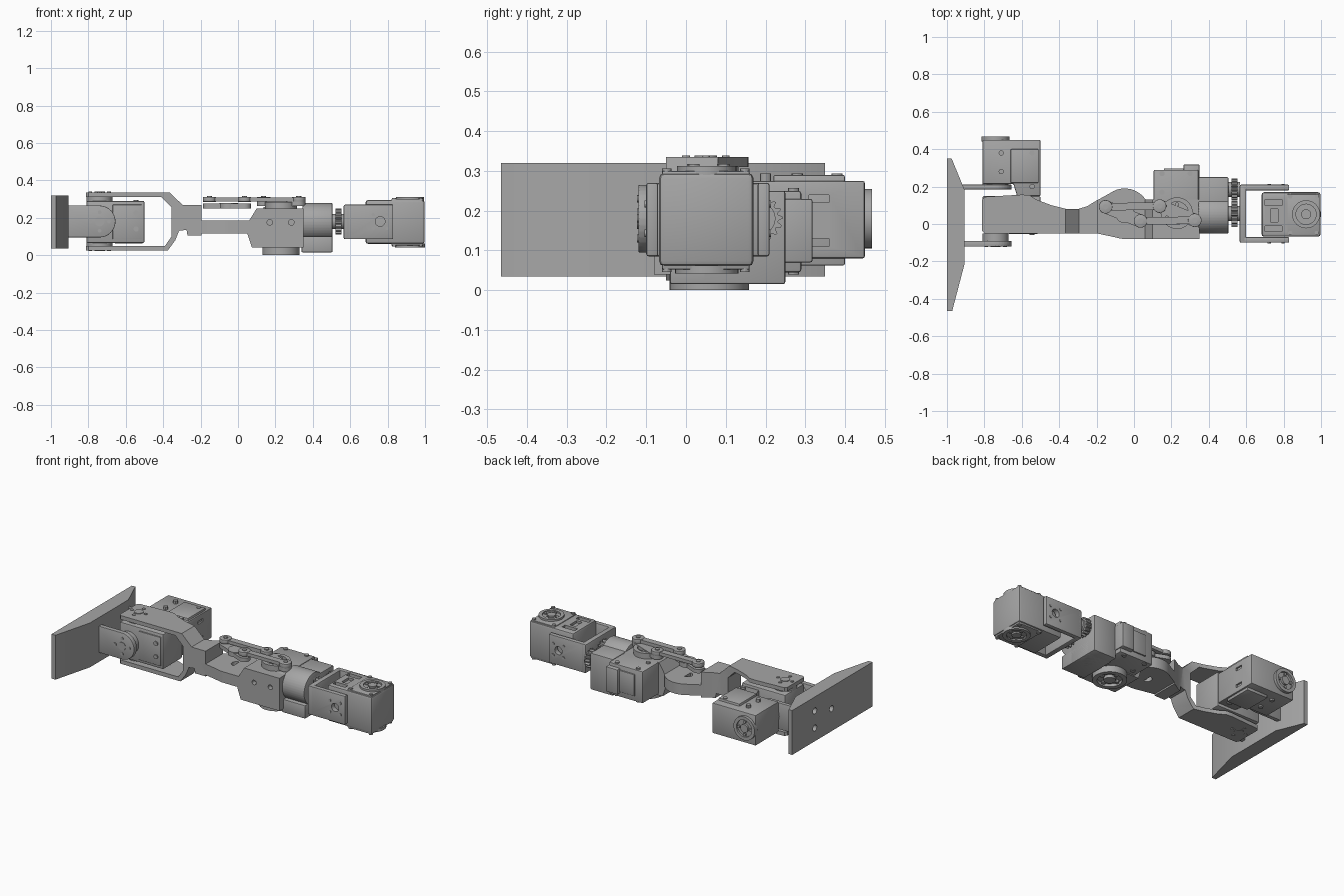
import bpy, bmesh, math
from mathutils import Vector

cube = bpy.data.objects.get("Cube")
if cube:
    bpy.data.objects.remove(cube, do_unlink=True)

GREY = (0.38, 0.38, 0.38, 1)
grey = bpy.data.materials.new("machined grey")
grey.use_nodes = True
grey.diffuse_color = GREY
grey.node_tree.nodes["Principled BSDF"].inputs["Base Color"].default_value = GREY


def place(axis, u, v, w):
    """Map profile coordinates u, v and depth w to world space."""
    return {"x": (w, u, v), "y": (u, w, v), "z": (u, v, w)}[axis]


def prism(name, pts, axis, lo, hi, bevel=0):
    bm = bmesh.new()
    face = bm.faces.new([bm.verts.new(place(axis, u, v, lo)) for u, v in pts])
    new = bmesh.ops.extrude_face_region(bm, geom=[face])["geom"]
    move = Vector(place(axis, 0, 0, hi - lo))
    bmesh.ops.translate(bm, vec=move, verts=[g for g in new if isinstance(g, bmesh.types.BMVert)])
    bmesh.ops.recalc_face_normals(bm, faces=bm.faces)
    if bevel:
        bmesh.ops.bevel(bm, geom=bm.edges[:], offset=bevel, segments=2, affect="EDGES", profile=0.5)
    me = bpy.data.meshes.new(name)
    bm.to_mesh(me)
    bm.free()
    me.materials.append(grey)
    for p in me.polygons:
        p.use_smooth = True
    me.set_sharp_from_angle(angle=math.radians(30))
    ob = bpy.data.objects.new(name, me)
    bpy.context.collection.objects.link(ob)
    return ob


def box(name, x, y, z, bevel=0.0):
    pts = [(x[0], y[0]), (x[1], y[0]), (x[1], y[1]), (x[0], y[1])]
    return prism(name, pts, "z", z[0], z[1], bevel)


def arc(c, r, a0, a1, n=16):
    return [(c[0] + r * math.cos(math.radians(a0 + (a1 - a0) * i / n)),
             c[1] + r * math.sin(math.radians(a0 + (a1 - a0) * i / n))) for i in range(n + 1)]


def disc(name, c, r, axis, lo, hi, bevel=0, n=32):
    return prism(name, arc(c, r, 0, 360, n)[:-1], axis, lo, hi, bevel)


def capsule(p, q, r):
    a = math.degrees(math.atan2(q[1] - p[1], q[0] - p[0]))
    return arc(q, r, a - 90, a + 90) + arc(p, r, a + 90, a + 270)


def boolean(ob, cutters, mode="DIFFERENCE"):
    """Apply the cutters to the object, then drop them."""
    for c in cutters:
        c.hide_render = True
        mod = ob.modifiers.new("cut", "BOOLEAN")
        mod.operation, mod.object, mod.solver = mode, c, "EXACT"
    bpy.context.view_layer.update()
    me = bpy.data.meshes.new_from_object(ob.evaluated_get(bpy.context.evaluated_depsgraph_get()))
    ob.modifiers.clear()
    ob.data = me
    me.set_sharp_from_angle(angle=math.radians(30))
    for c in cutters:
        bpy.data.objects.remove(c, do_unlink=True)


def horn(name, c, r, axis, base, tip):
    """Ribbed servo horn: rim, recessed hub and four screws."""
    d = tip - base
    rim = disc(name, c, r, axis, base, tip)
    boolean(rim, [prism(name + "_cut", arc(c, r * 0.72, 0, 360, 32)[:-1], axis, base + d * 0.55, tip + d)])
    disc(name + "_hub", c, r * 0.35, axis, base + d * 0.4, tip)
    for x, y in arc(c, r * 0.55, 0, 270, 3):
        disc(name + "_screw", (x, y), r * 0.12, axis, base + d * 0.4, base + d * 0.9, n=10)


def screws(name, points, axis, lo, hi, r=0.014):
    for p in points:
        disc(name, p, r, axis, lo, hi, n=12)


# Foot: tapered sole block with screw holes
foot = prism("foot", [(-1, 0.35), (-0.975, 0.35), (-0.905, 0.18), (-0.905, -0.21),
                      (-0.972, -0.465), (-1, -0.465)], "z", 0.035, 0.32)
boolean(foot, [disc("foot_hole", p, 0.02, "x", -1.02, -0.96, n=16)
               for p in [(0.12, 0.12), (0.12, 0.23), (-0.05, 0.18)]])

# Ankle fork: two rounded arms with joint caps
AX, AZ = -0.74, 0.18
arm = [(-0.92, 0.095)] + arc((AX, AZ), 0.085, -90, 90) + [(-0.92, 0.265)]
for side, lo, hi in [("right", -0.12, -0.09), ("left", 0.185, 0.21)]:
    prism("ankle_arm_" + side, arm, "y", lo, hi, 0.003)
horn("ankle_front_horn", (AX, AZ), 0.07, "y", -0.05, -0.09)
disc("ankle_front_boss", (AX, AZ), 0.026, "y", -0.123, -0.12)
screws("ankle_front_screw", arc((AX, AZ), 0.05, 0, 270, 3), "y", -0.123, -0.12, 0.01)

# Front ankle servo
box("ankle_servo", (-0.81, -0.5), (-0.045, 0.15), (0.065, 0.29), 0.008)
box("ankle_servo_plate", (-0.67, -0.515), (-0.053, -0.04), (0.085, 0.27), 0.003)
screws("ankle_servo_screw", [(-0.545, 0.225), (-0.545, 0.14)], "y", -0.06, -0.05)
for s, base, tip in [("top", 0.285, 0.312), ("bottom", 0.07, 0.048)]:
    disc("ankle_pivot_" + s, (AX, 0.05), 0.07, "z", base, tip)

# Rear ankle servo, stepped around the fork arm
rear = prism("rear_ankle_servo", [(-0.81, 0.215), (-0.645, 0.215), (-0.625, 0.15), (-0.5, 0.15),
                                  (-0.5, 0.45), (-0.81, 0.45)], "z", 0.08, 0.275, 0.006)
boolean(rear, [box("vent_cut", (-0.52, -0.48), (0.31, 0.36), z) for z in [(0.11, 0.13), (0.22, 0.24)]])
box("rear_servo_cover", (-0.66, -0.51), (0.22, 0.4), (0.062, 0.29), 0.005)
screws("rear_servo_screw", [(-0.71, 0.38), (-0.71, 0.28), (-0.545, 0.38), (-0.545, 0.2)], "z", 0.07, 0.294)
horn("rear_servo_horn", (AX, AZ), 0.075, "y", 0.44, 0.468)
disc("rear_servo_pivot", (AX, AZ), 0.07, "y", 0.2, 0.225)

# Shin: forked side profile trimmed by the plan outline
shin = prism("shin", [(-0.83, 0.335), (-0.365, 0.335), (-0.295, 0.267), (-0.195, 0.267), (-0.195, 0.105),
                      (-0.27, 0.105), (-0.275, 0.135), (-0.315, 0.13), (-0.335, 0.08), (-0.375, 0.025),
                      (-0.83, 0.025), (-0.83, 0.05), (-0.39, 0.05), (-0.355, 0.1), (-0.355, 0.255),
                      (-0.41, 0.31), (-0.83, 0.31)], "y", -0.3, 0.3)
plan = prism("shin_plan", [(-0.8, -0.05), (-0.1, -0.05), (-0.1, 0.18), (-0.21, 0.12), (-0.25, 0.095), (-0.3, 0.08),
                           (-0.36, 0.08), (-0.44, 0.1), (-0.52, 0.13), (-0.56, 0.155), (-0.6, 0.157),
                           (-0.8, 0.145), (-0.812, 0.13), (-0.812, -0.038)], "z", -0.1, 0.5)
boolean(shin, [plan], "INTERSECT")
for s, lo, hi in [("top", 0.33, 0.339), ("bottom", 0.021, 0.03)]:
    disc("shin_pivot_" + s, (AX, 0.05), 0.028, "z", lo, hi)
    screws("shin_screw_" + s, arc((AX, 0.05), 0.05, 0, 270, 3), "z", lo, hi, 0.01)

# Knee: lower round lug and thigh bracket reaching it
KNEE = (-0.05, 0.055)
lug = prism("knee_lug", [(-0.25, -0.05), (-0.2, -0.05)] + arc(KNEE, 0.135, -110, 125, 28)
            + [(-0.2, 0.125), (-0.25, 0.095)], "z", 0.115, 0.185)
boolean(lug, [disc("knee_bore", KNEE, 0.03, "z", 0, 0.3)])
bracket = prism("thigh_bracket", [(-0.05, 0.185), (0.06, 0.185), (0.1, 0.25), (0.35, 0.25), (0.35, 0.04),
                                  (0.075, 0.04), (0.05, 0.115), (-0.05, 0.115)], "y", -0.08, 0.13)
boolean(bracket, [disc("bracket_hole", p, 0.015, "y", -0.1, -0.05, n=16) for p in [(0.17, 0.175), (0.285, 0.175)]])

# Thigh servo with horns above and below
box("thigh_servo", (0.105, 0.345), (-0.03, 0.29), (0.045, 0.25), 0.007)
box("thigh_servo_lug", (0.265, 0.35), (0.2, 0.318), (0.07, 0.23), 0.005)
box("thigh_servo_cover", (0.16, 0.28), (0.28, 0.298), (0.08, 0.22), 0.004)
screws("thigh_servo_screw", [(0.15, 0.27), (0.3, 0.27), (0.15, 0.17)], "z", 0.04, 0.257)
HIP = (0.23, 0.058)
horn("thigh_top_horn", HIP, 0.085, "z", 0.245, 0.285)
horn("thigh_bottom_horn", HIP, 0.1, "z", 0.042, 0.0)


# Parallelogram linkage over the knee
def link(name, p, q, z0, z1, r_end, r_bar):
    prism(name, capsule(p, q, r_bar), "z", z0 + 0.003, z1 - 0.003)
    for c in (p, q):
        disc(name + "_eye", c, r_end, "z", z0, z1, 0.003)
        disc(name + "_pin", c, 0.014, "z", z0, z1 + 0.005, n=12)


crank = [(-0.152, 0.092), (0.035, 0.016)]
drive = [(0.137, 0.096), (0.325, 0.02)]
prism("knee_crank", capsule(*crank, 0.035), "z", 0.25, 0.275)
disc("knee_crank_hub", KNEE, 0.05, "z", 0.25, 0.28)
prism("drive_crank", capsule(*drive, 0.035), "z", 0.262, 0.287)
for n, (p, q) in enumerate(zip(crank, drive)):
    link("link_bar_%d" % n, p, q, 0.285, 0.312, 0.036, 0.02)

# Hip roll unit: motor box, round housing and gears
box("roll_servo", (0.345, 0.505), (0.04, 0.25), (0.015, 0.25), 0.006)
box("roll_servo_base", (0.34, 0.505), (-0.04, 0.2), (0.015, 0.1), 0.005)
disc("roll_housing", (0.05, 0.178), 0.1, "x", 0.345, 0.505, 0.004, 40)


def gear(name, c, r, lo, hi, teeth):
    pts = []
    for i in range(teeth * 4):
        a = 2 * math.pi * i / (teeth * 4)
        k = r if i % 4 < 2 else r * 0.82
        pts.append((c[0] + k * math.cos(a), c[1] + k * math.sin(a)))
    prism(name, pts, "x", lo, hi)


for name, c, r in [("driven_gear", (0.055, 0.18), 0.07), ("drive_gear", (0.185, 0.18), 0.058)]:
    gear(name, c, r, 0.52, 0.553, 16)
    disc(name + "_shaft", c, 0.04, "x", 0.5, 0.567)

# Hip fork
box("hip_yoke", (0.565, 0.6), (-0.1, 0.21), (0.085, 0.27), 0.008)
HX = 0.76
for side, lo, hi, out in [("right", -0.1, -0.07, -0.104), ("left", 0.18, 0.21, 0.214)]:
    a = box("hip_arm_" + side, (0.57, 0.83), (lo, hi), (0.085, 0.27), 0.006)
    boolean(a, [disc("hip_bore", (HX, 0.18), 0.026, "y", lo - 0.05, hi + 0.05)])
    screws("hip_arm_screw_" + side, arc((HX, 0.18), 0.052, 45, 315, 3), "y", (lo + hi) / 2, out, 0.009)

# Hip servo with recessed lid, ribs and end horns
hip = box("hip_servo", (0.682, 0.998), (-0.068, 0.17), (0.06, 0.295), 0.014)
boolean(hip, [box("lid_slot", (0.7, 0.79), y, (0.275, 0.4)) for y in [(-0.04, -0.01), (0.1, 0.13)]]
        + [box("lid_pocket", (0.73, 0.77), (0.01, 0.08), (0.28, 0.4))])
box("hip_servo_lid", (0.82, 0.99), (-0.06, 0.16), (0.052, 0.3), 0.004)
horn("hip_top_horn", (0.92, 0.052), 0.075, "z", 0.29, 0.312)
horn("hip_bottom_horn", (0.92, 0.052), 0.08, "z", 0.062, 0.042)
screws("hip_servo_screw", [(x, y) for x in (0.835, 0.978) for y in (-0.048, 0.148)], "z", 0.046, 0.306, 0.012)
